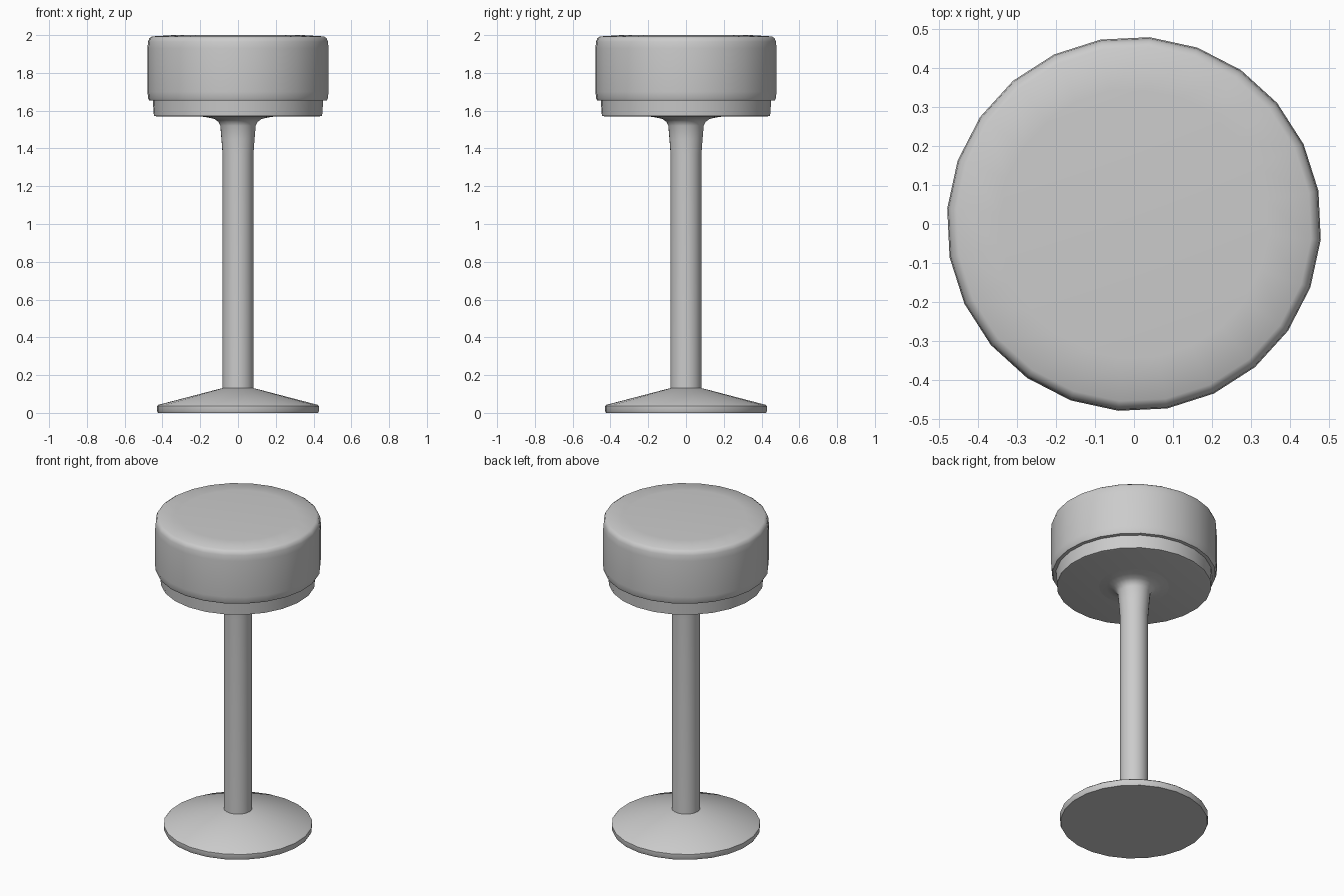
import bpy, bmesh, math

if "Cube" in bpy.data.objects:
    bpy.data.objects.remove(bpy.data.objects["Cube"])

SIDES = 24
PHASE = math.radians(10.2)


def lathe(name, profile):
    """Revolve (radius, height) points, bottom to top, and cap both ends."""
    bm = bmesh.new()
    rings = []
    for r, z in profile:
        angles = [PHASE + math.tau * i / SIDES for i in range(SIDES)]
        rings.append([bm.verts.new((r * math.cos(a), r * math.sin(a), z)) for a in angles])
    for low, high in zip(rings, rings[1:]):
        for i in range(SIDES):
            j = (i + 1) % SIDES
            bm.faces.new((low[i], low[j], high[j], high[i]))
    bm.faces.new(rings[0][::-1])
    bm.faces.new(rings[-1])
    mesh = bpy.data.meshes.new(name)
    bm.to_mesh(mesh)
    bm.free()
    for p in mesh.polygons:
        p.use_smooth = True
    mesh.set_sharp_from_angle(angle=math.radians(35))
    obj = bpy.data.objects.new(name, mesh)
    bpy.context.collection.objects.link(obj)
    return obj


# Shallow conical foot
lathe("base", [(0.425, 0), (0.43, 0.01), (0.43, 0.036), (0.422, 0.043), (0.08, 0.132)])

# Post, flaring out under the seat
lathe("stem", [(0.082, 0.12), (0.082, 1.37), (0.088, 1.45), (0.094, 1.52),
               (0.104, 1.541), (0.125, 1.556), (0.16, 1.564), (0.21, 1.571)])

# Rim plate under the cushion
lathe("seat_rim", [(0.435, 1.57), (0.447, 1.573), (0.453, 1.66)])

# Thick padded cushion with a rounded top edge
lathe("cushion", [(0.452, 1.653), (0.472, 1.655), (0.477, 1.665), (0.481, 1.70), (0.481, 1.93),
                  (0.478, 1.965), (0.471, 1.983), (0.456, 1.993), (0.345, 2.0)])
